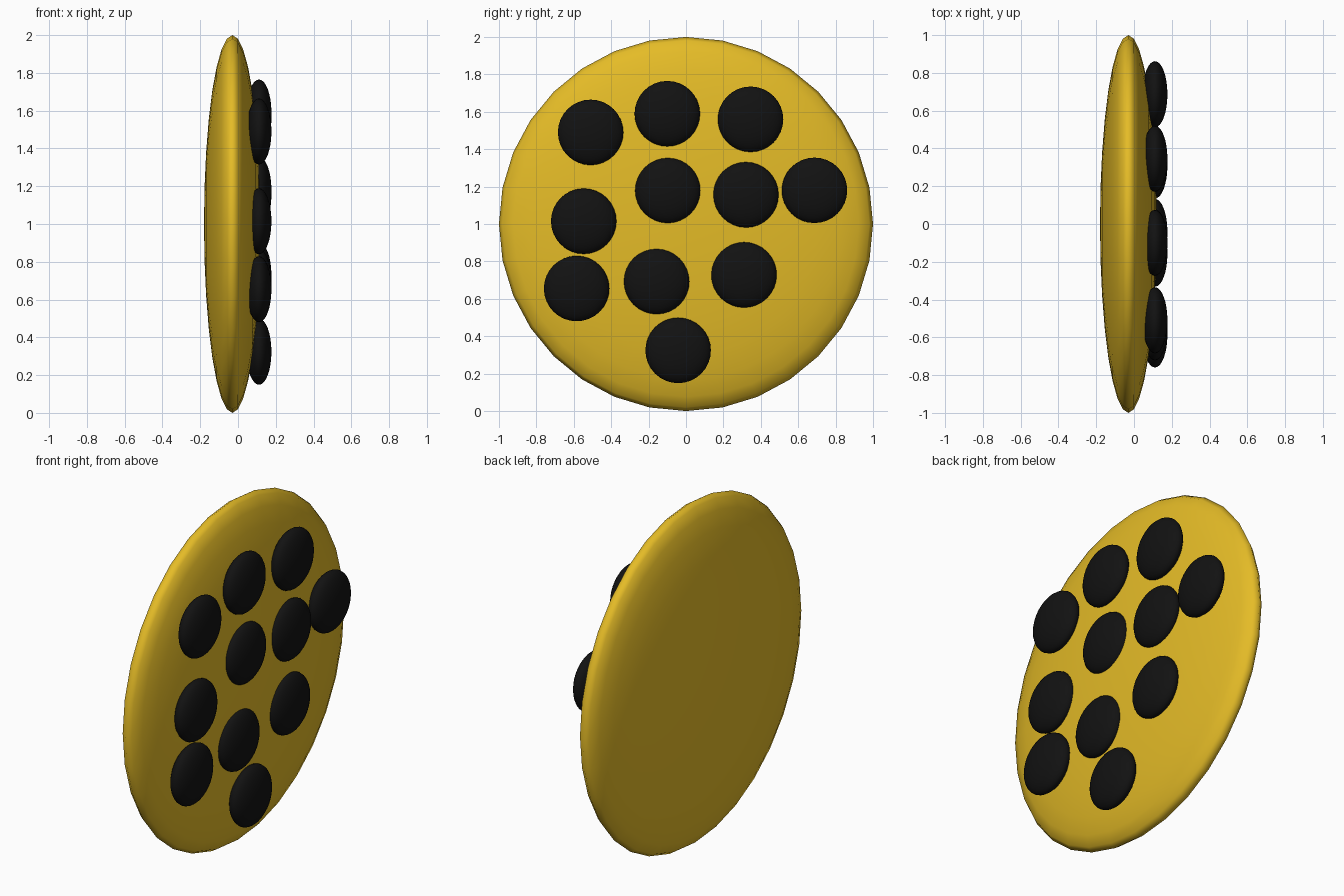
import bpy
from math import pi

if "Cube" in bpy.data.objects:
    bpy.data.objects.remove(bpy.data.objects["Cube"])


def paint(name, color):
    m = bpy.data.materials.new(name)
    m.diffuse_color = color
    m.use_nodes = True
    m.node_tree.nodes["Principled BSDF"].inputs["Base Color"].default_value = m.diffuse_color
    return m


def lens(name, center, radius, half_depth, mat):
    """Smooth flattened sphere facing +x."""
    bpy.ops.mesh.primitive_uv_sphere_add(segments=32, ring_count=16, radius=1,
                                         location=center, rotation=(0, pi / 2, 0))
    o = bpy.context.object
    o.name = name
    o.scale = (radius, radius, half_depth)
    bpy.ops.object.transform_apply(location=False, rotation=True, scale=True)
    bpy.ops.object.shade_smooth()
    o.data.materials.append(mat)
    return o


golden = paint("golden", (0.78, 0.50, 0.02, 1))
dark = paint("dark", (0.006, 0.006, 0.006, 1))

# Biscuit body
lens("cookie_body", (-0.03, 0, 1), 1.0, 0.15, golden)

# Chips on the +x face: (y, z)
chips = [(-0.51, 1.49), (-0.10, 1.59), (0.345, 1.56), (-0.097, 1.178),
         (0.32, 1.156), (0.687, 1.18), (-0.547, 1.015), (-0.585, 0.655),
         (-0.157, 0.693), (0.31, 0.728), (-0.042, 0.324)]
for i, (y, z) in enumerate(chips):
    lens(f"chip_{i + 1}", (0.111, y, z), 0.175, 0.066, dark)
